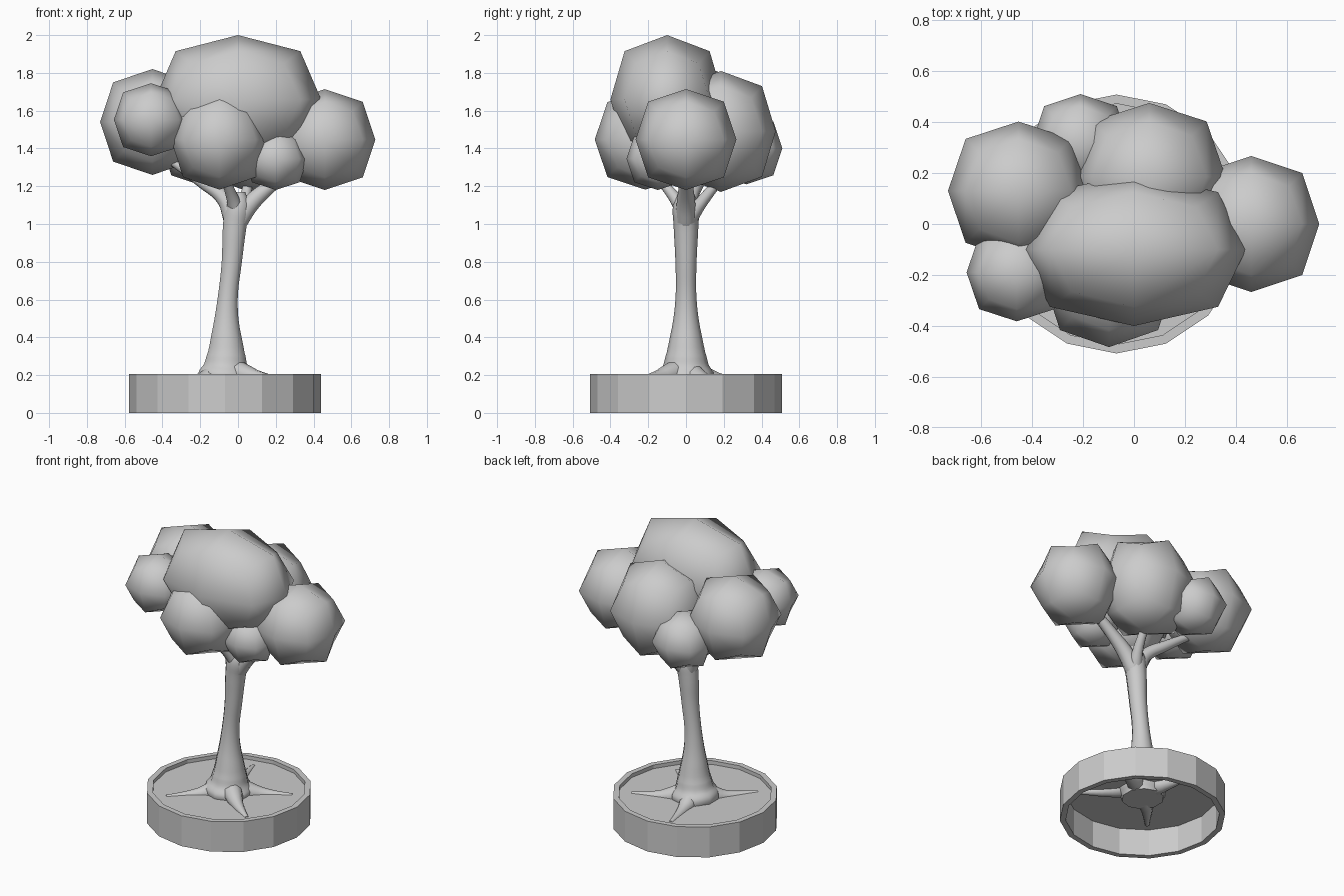
import bpy, bmesh, math

if "Cube" in bpy.data.objects:
    bpy.data.objects.remove(bpy.data.objects["Cube"])

def link(name, bm, smooth=False):
    me = bpy.data.meshes.new(name)
    bm.to_mesh(me)
    bm.free()
    for p in me.polygons:
        p.use_smooth = smooth
    ob = bpy.data.objects.new(name, me)
    bpy.context.collection.objects.link(ob)
    return ob

def foliage(name, centre, half):
    # cube rounded by one level of subdivision
    bm = bmesh.new()
    bmesh.ops.create_cube(bm, size=2)
    ob = link(name, bm, True)
    ob.location, ob.scale = centre, half
    sub = ob.modifiers.new("round", 'SUBSURF')
    sub.levels = sub.render_levels = 1
    sub.use_limit_surface = False

def tube(name, points):
    # tapered tube through (x, y, z, radius) points
    cu = bpy.data.curves.new(name, 'CURVE')
    cu.dimensions = '3D'
    cu.bevel_depth, cu.bevel_resolution = 1, 3
    cu.use_fill_caps, cu.resolution_u = True, 5
    sp = cu.splines.new('BEZIER')
    sp.radius_interpolation = 'CARDINAL'
    sp.bezier_points.add(len(points) - 1)
    for bp, (x, y, z, r) in zip(sp.bezier_points, points):
        bp.co, bp.radius = (x, y, z), r
        bp.handle_left_type = bp.handle_right_type = 'AUTO'
    tmp = bpy.data.objects.new("tmp", cu)
    bpy.context.collection.objects.link(tmp)
    bpy.context.view_layer.update()
    dg = bpy.context.evaluated_depsgraph_get()
    me = bpy.data.meshes.new_from_object(tmp.evaluated_get(dg))
    me.name = name
    bpy.data.objects.remove(tmp)
    for p in me.polygons:
        p.use_smooth = len(p.vertices) == 4
    bpy.context.collection.objects.link(bpy.data.objects.new(name, me))

# planter ring, 16 flat sides, open underneath
PX, N = -0.068, 16
bm = bmesh.new()
rings = []
for r, z in ((0.508, 0), (0.508, 0.205), (0.472, 0.205), (0.472, 0)):
    rings.append([bm.verts.new((PX + r * math.cos(math.tau * i / N),
                                r * math.sin(math.tau * i / N), z)) for i in range(N)])
for k in range(4):
    a, b = rings[k], rings[(k + 1) % 4]
    for i in range(N):
        j = (i + 1) % N
        bm.faces.new((a[i], a[j], b[j], b[i]))
bmesh.ops.recalc_face_normals(bm, faces=bm.faces)
link("planter", bm)

# soil disc just below the rim
bm = bmesh.new()
bmesh.ops.create_circle(bm, cap_ends=True, segments=N, radius=0.473)
link("soil", bm).location = (PX, 0, 0.18)

# trunk with flared foot
tube("trunk", [(-0.07, 0, 0.13, 0.13), (-0.068, 0, 0.2, 0.15), (-0.065, 0, 0.25, 0.122),
               (-0.062, 0, 0.32, 0.102), (-0.062, 0, 0.45, 0.075), (-0.055, 0, 0.6, 0.056),
               (-0.033, 0, 0.8, 0.056), (-0.016, 0, 1.0, 0.066), (0, 0, 1.1, 0.068),
               (0, 0, 1.17, 0.04)])

# branches reaching into the foliage
tube("branch_right", [(-0.01, 0, 1.0, 0.055), (0.06, 0, 1.1, 0.05),
                      (0.17, 0, 1.2, 0.038), (0.36, 0, 1.34, 0.03)])
tube("branch_left", [(-0.02, 0, 1.02, 0.055), (-0.07, 0.02, 1.13, 0.042),
                     (-0.2, 0.07, 1.23, 0.032), (-0.42, 0.12, 1.38, 0.02)])
tube("branch_back", [(0, 0.01, 1.02, 0.045), (0.03, 0.07, 1.1, 0.034), (0.06, 0.2, 1.26, 0.022)])
tube("branch_front", [(0, 0, 1.05, 0.045), (-0.03, -0.06, 1.14, 0.032), (-0.08, -0.17, 1.27, 0.02)])

# roots spreading half sunk in the soil
for i, (mid, tip) in enumerate([((0.09, -0.14), (0.24, -0.25)), ((0.11, 0.1), (0.28, 0.18)),
                                ((-0.2, -0.12), (-0.34, -0.28)), ((-0.11, 0.18), (-0.16, 0.39))]):
    lift = 0.02 if i == 0 else 0
    tube(f"root_{i + 1}", [(PX, 0, 0.24, 0.06),
                           (PX * 0.5 + mid[0] * 0.5, mid[1] * 0.5, 0.19 + lift, 0.06),
                           (*mid, 0.17 + lift, 0.04), (*tip, 0.172, 0.014)])

# foliage clumps
for name, c, h in [("foliage_top", (0, -0.1, 1.66), (0.44, 0.3, 0.34)),
                   ("foliage_right", (0.46, 0, 1.447), (0.267, 0.267, 0.267)),
                   ("foliage_left", (-0.453, 0.13, 1.54), (0.277, 0.272, 0.28)),
                   ("foliage_back", (0.06, 0.185, 1.49), (0.3, 0.29, 0.32)),
                   ("foliage_front", (-0.098, -0.215, 1.447), (0.257, 0.268, 0.265)),
                   ("foliage_small_front", (0.2, -0.15, 1.345), (0.168, 0.165, 0.165)),
                   ("foliage_small_back", (-0.21, 0.32, 1.4), (0.19, 0.19, 0.19)),
                   ("foliage_small_left", (-0.46, -0.19, 1.552), (0.197, 0.192, 0.193))]:
    foliage(name, c, h)
